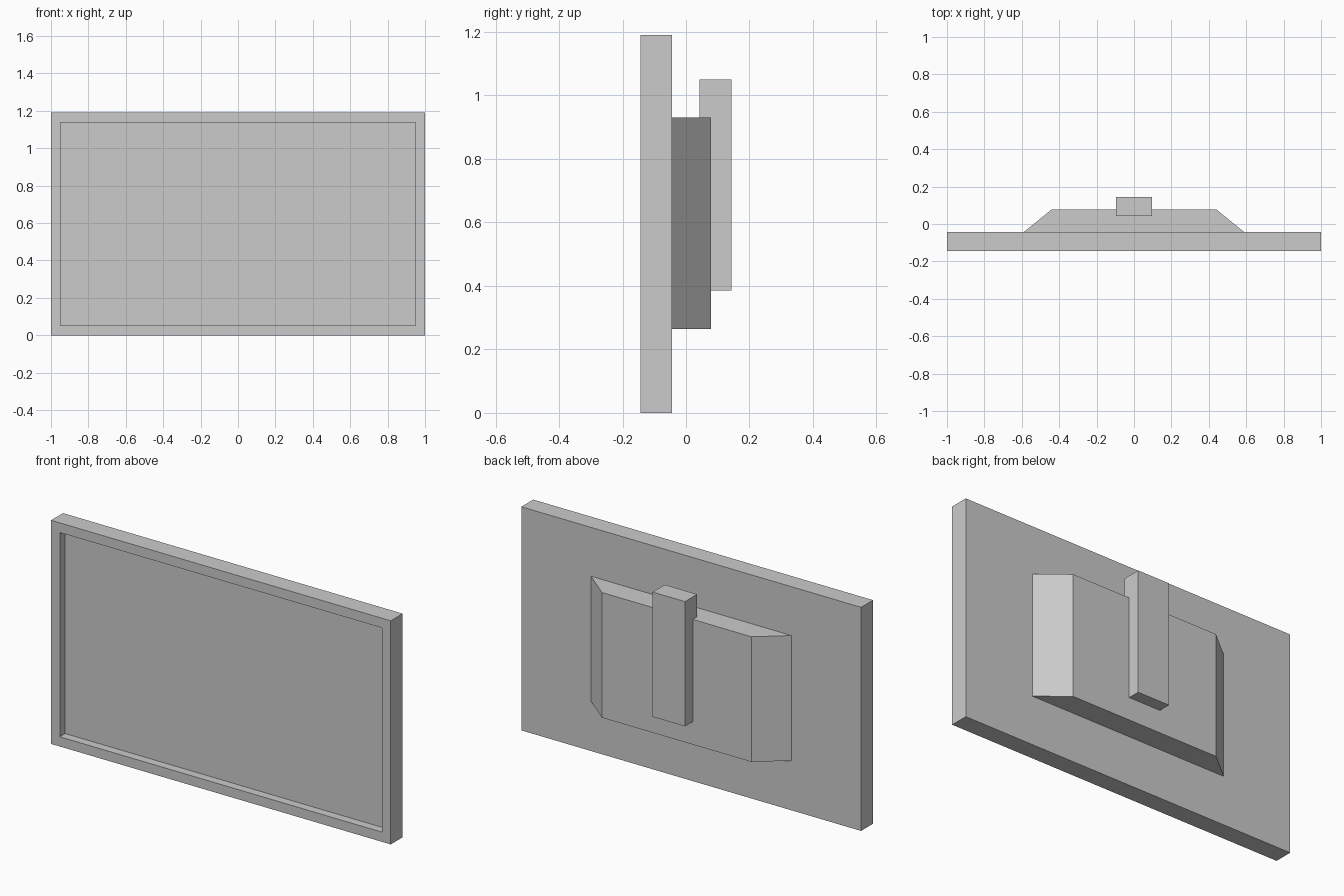
import bpy, bmesh

if "Cube" in bpy.data.objects:
    bpy.data.objects.remove(bpy.data.objects["Cube"])


def prism(name, profile, z0, z1):
    """Extrude an (x, y) outline from z0 up to z1."""
    bm = bmesh.new()
    base = bm.faces.new([bm.verts.new((x, y, z0)) for x, y in profile])
    top = bmesh.ops.extrude_face_region(bm, geom=[base])["geom"]
    verts = [v for v in top if isinstance(v, bmesh.types.BMVert)]
    bmesh.ops.translate(bm, verts=verts, vec=(0, 0, z1 - z0))
    bmesh.ops.recalc_face_normals(bm, faces=bm.faces)
    mesh = bpy.data.meshes.new(name)
    bm.to_mesh(mesh)
    bm.free()
    obj = bpy.data.objects.new(name, mesh)
    bpy.context.collection.objects.link(obj)
    return obj


def rect(half_w, y0, y1):
    return [(-half_w, y0), (half_w, y0), (half_w, y1), (-half_w, y1)]


# Flat panel with the screen sunk into its front face
panel = prism("screen_panel", rect(1.0, -0.144, -0.044), 0, 1.19)
bm = bmesh.new()
bm.from_mesh(panel.data)
bm.normal_update()
front = [f for f in bm.faces if f.normal.y < -0.9]
bmesh.ops.inset_region(bm, faces=front, thickness=0.073)
bmesh.ops.translate(
    bm, verts=list(bm.verts[:]) and list({v for f in
        bmesh.ops.extrude_face_region(bm, geom=front)["geom"]
        if isinstance(f, bmesh.types.BMFace) for v in f.verts}),
    vec=(0, 0.045, 0))
bmesh.ops.delete(bm, geom=[f for f in front if f.is_valid], context='FACES_ONLY')
bmesh.ops.recalc_face_normals(bm, faces=bm.faces)
bm.to_mesh(panel.data)
bm.free()

# Rear housing with sloped sides
prism("rear_housing",
      [(-0.59, -0.044), (0.59, -0.044), (0.44, 0.078), (-0.44, 0.078)],
      0.264, 0.93)

# Upright mounting block on the housing
prism("mount_block", rect(0.095, 0.042, 0.144), 0.386, 1.05)
